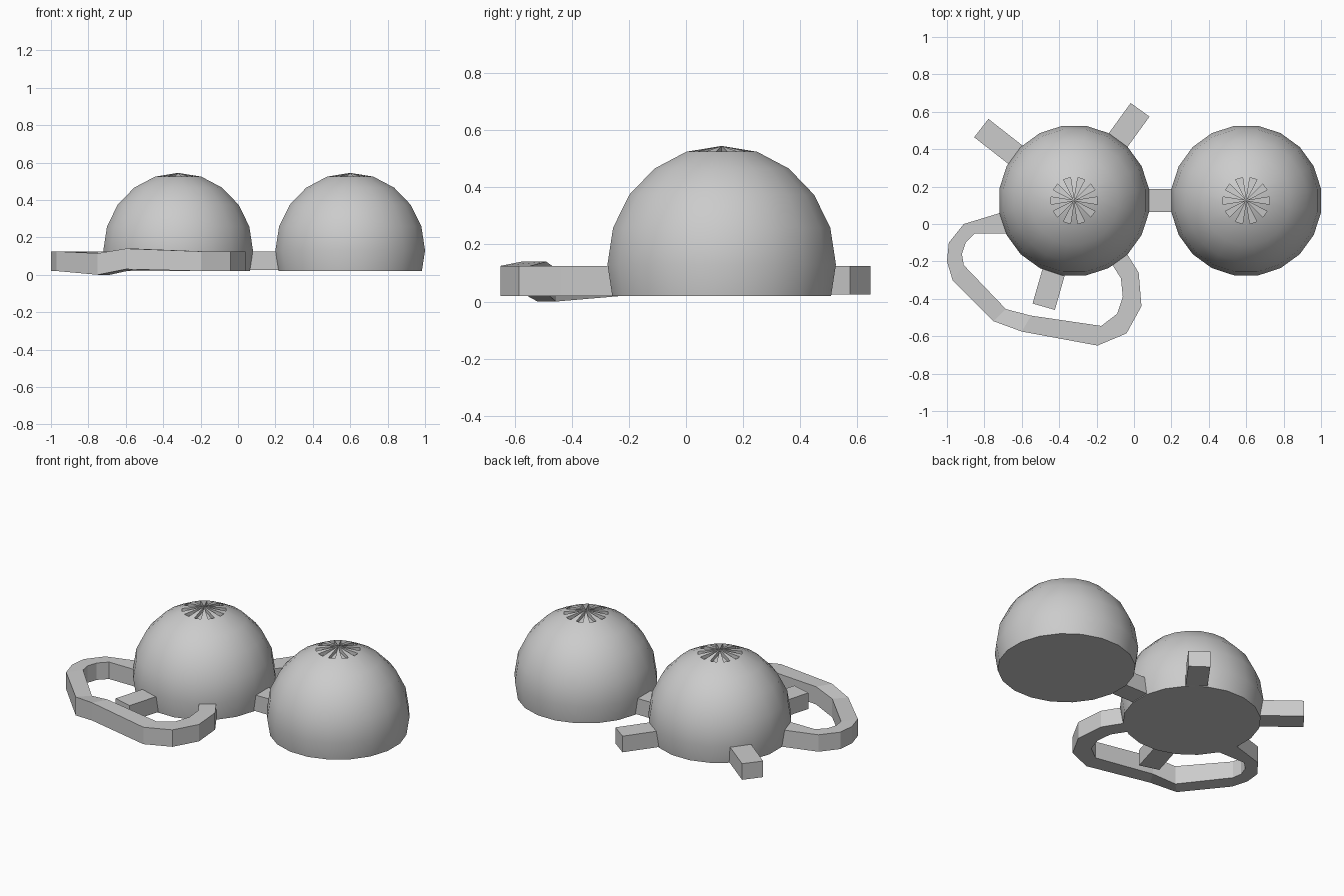
import bpy, bmesh
from math import cos, sin, radians

if "Cube" in bpy.data.objects:
    bpy.data.objects.remove(bpy.data.objects["Cube"])

SIDES, R, HEIGHT, MID, BASE = 20, 0.405, 0.415, 0.13, 0.02
LEFT, RIGHT = (-0.32, 0.125), (0.60, 0.125)


def finish(name, bm, smooth=False):
    bmesh.ops.recalc_face_normals(bm, faces=bm.faces[:])
    me = bpy.data.meshes.new(name)
    bm.to_mesh(me)
    bm.free()
    ob = bpy.data.objects.new(name, me)
    bpy.context.collection.objects.link(ob)
    if smooth:
        bpy.ops.object.select_all(action='DESELECT')
        ob.select_set(True)
        bpy.context.view_layer.objects.active = ob
        bpy.ops.object.shade_smooth_by_angle(angle=radians(35))
    return ob


def dome(name, centre):
    cx, cy = centre
    bm = bmesh.new()

    def ring(r, z):
        return [bm.verts.new((cx + r * cos(radians(18 * i - 9)),
                              cy + r * sin(radians(18 * i - 9)), z)) for i in range(SIDES)]

    profile = [(0.388, BASE)] + [(R * cos(radians(a)), MID + HEIGHT * sin(radians(a)))
                                 for a in range(0, 73, 18)]
    rings = [ring(r, z) for r, z in profile]
    for a, b in zip(rings, rings[1:]):
        for i in range(SIDES):
            j = (i + 1) % SIDES
            bm.faces.new((a[i], a[j], b[j], b[i]))
    bm.faces.new(rings[0][::-1])
    # top cap: alternating raised petals and recessed slots
    rim = rings[-1]
    r, z = profile[-1]
    low = ring(r, z - 0.02)
    pole = bm.verts.new((cx, cy, MID + HEIGHT))
    pit = bm.verts.new((cx, cy, MID + HEIGHT - 0.025))
    for i in range(SIDES):
        j = (i + 1) % SIDES
        if i % 2:
            bm.faces.new((rim[i], rim[j], pole))
        else:
            bm.faces.new((low[i], low[j], pit))
            bm.faces.new((rim[i], rim[j], low[j], low[i]))
        bm.faces.new((rim[i], pole, pit, low[i]))
    finish(name, bm, True)


def strip(name, left, right, heights):
    """Sweep a four-sided section between two plan outlines."""
    bm = bmesh.new()
    secs = []
    for (ax, ay), (bx, by), (z0, z1) in zip(left, right, heights):
        secs.append([bm.verts.new(p) for p in
                     ((ax, ay, z0), (bx, by, z0), (bx, by, z1), (ax, ay, z1))])
    for a, b in zip(secs, secs[1:]):
        for i in range(4):
            j = (i + 1) % 4
            bm.faces.new((a[i], a[j], b[j], b[i]))
    bm.faces.new(secs[0])
    bm.faces.new(secs[-1])
    finish(name, bm)


def tab(name, centre, angle, reach, z0=0.025, z1=0.125):
    """Straight block growing out of one side facet of a dome."""
    c, s, w = cos(radians(angle)), sin(radians(angle)), 0.062
    pts = lambda k: [(centre[0] + d * c - k * s, centre[1] + d * s + k * c)
                     for d in (0.37, reach)]
    strip(name, pts(w), pts(-w), [(z0, z1)] * 2)


dome("left_dome", LEFT)
dome("right_dome", RIGHT)

# bridge and stub tabs
tab("bridge", LEFT, 0, 0.54)
tab("back_right_tab", LEFT, 54, 0.60)
tab("back_left_tab", LEFT, 142, 0.63)
tab("front_tab", LEFT, 254, 0.59)

# looped handle
outer = [(-0.68, 0.07), (-0.91, 0.0), (-0.99, -0.10), (-1.0, -0.20), (-0.97, -0.30),
         (-0.75, -0.52), (-0.60, -0.575), (-0.195, -0.65), (-0.04, -0.585),
         (0.04, -0.44), (0.025, -0.26), (-0.05, -0.14)]
inner = [(-0.65, -0.05), (-0.85, -0.05), (-0.90, -0.10), (-0.92, -0.16), (-0.91, -0.22),
         (-0.685, -0.455), (-0.55, -0.49), (-0.175, -0.545), (-0.09, -0.48),
         (-0.06, -0.39), (-0.07, -0.29), (-0.14, -0.18)]
heights = [(0.02, 0.125)] * 12
heights[5], heights[6] = (0.0, 0.115), (0.03, 0.14)
strip("handle", outer, inner, heights)
